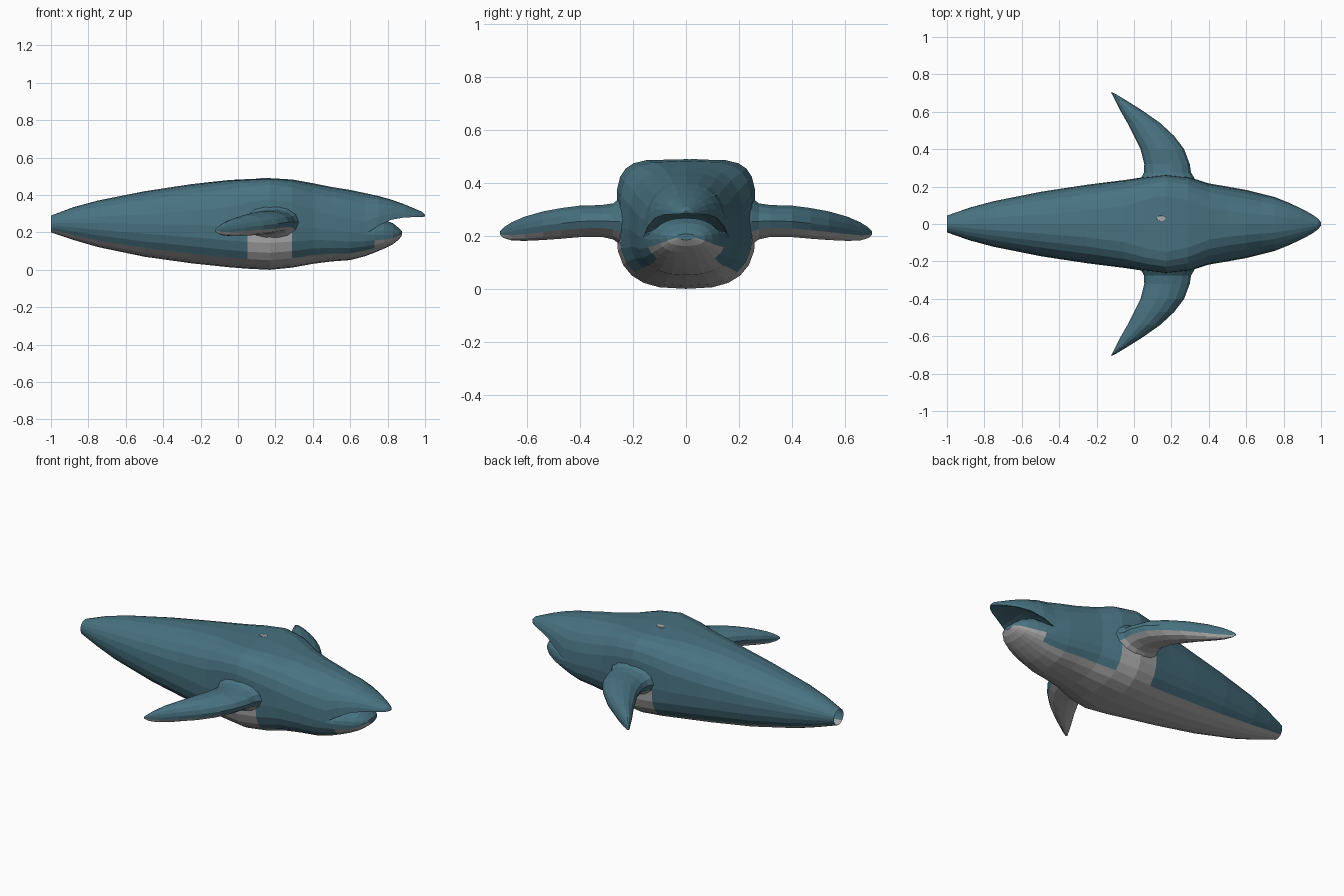
import bpy, bmesh
from math import sin, cos, pi, copysign

if "Cube" in bpy.data.objects:
    bpy.data.objects.remove(bpy.data.objects["Cube"])

N = 24  # sides of the body rings


def material(name, color):
    m = bpy.data.materials.new(name)
    m.diffuse_color = color
    m.use_nodes = True
    m.node_tree.nodes["Principled BSDF"].inputs["Base Color"].default_value = m.diffuse_color
    return m


TEAL = material("teal_skin", (0.065, 0.17, 0.22, 1))
GREY = material("pale_belly", (0.4, 0.4, 0.4, 1))


def spow(v, e):
    return copysign(abs(v) ** e, v) if abs(v) > 1e-6 else 0.0


def loft(name, rings, is_grey, cap_start=True, cap_end=True):
    """Skin a list of closed rings; is_grey(centre, column) picks the belly colour."""
    bm = bmesh.new()
    vs = [[bm.verts.new(p) for p in r] for r in rings]
    n = len(rings[0])
    for a, b in zip(vs, vs[1:]):
        for j in range(n):
            k = (j + 1) % n
            f = bm.faces.new((a[j], a[k], b[k], b[j]))
            f.material_index = int(is_grey(f.calc_center_median(), j))
    if cap_start:
        bm.faces.new(vs[0][::-1])
    if cap_end:
        bm.faces.new(vs[-1])
    bmesh.ops.recalc_face_normals(bm, faces=bm.faces)
    me = bpy.data.meshes.new(name)
    bm.to_mesh(me)
    bm.free()
    me.materials.append(TEAL)
    me.materials.append(GREY)
    ob = bpy.data.objects.new(name, me)
    bpy.context.collection.objects.link(ob)
    return ob


def ring(x, hw, top, mid, bot, et, eb):
    """Squarish oval in the yz plane; bot above mid gives a hollow underside."""
    pts = []
    for j in range(N):
        a = 2 * pi * j / N
        c, s = cos(a), sin(a)
        e = et if s > 0 else eb
        h = (top - mid) if s > 0 else (mid - bot)
        pts.append((x, hw * spow(c, e), mid + h * spow(s, e)))
    return pts


def from_bottom(j):
    """Angle in degrees between a ring column and straight down."""
    return abs((j + 0.5) * 360 / N - 270) if j >= N // 4 else 180


# Body: x, half width, top, widest height, bottom, squareness above and below
body = [
    (-1.0, .045, .29, .25, .20, 1, 1), (-.88, .087, .335, .25, .16, 1, 1),
    (-.75, .122, .37, .25, .122, .95, .95), (-.5, .172, .42, .245, .07, .9, .9),
    (-.25, .21, .458, .24, .035, .8, .85), (-.05, .235, .48, .23, .014, .65, .8),
    (.05, .25, .485, .23, .006, .5, .75), (.17, .264, .49, .23, 0, .42, .72),
    (.29, .252, .483, .23, .012, .52, .75), (.4, .217, .463, .225, .032, .7, .8),
    (.5, .2, .443, .215, .045, .8, .8), (.6, .182, .427, .2, .052, .85, .82),
    (.68, .162, .41, .19, .073, .85, .85)]


def belly(c, j):
    if .05 < c.x < .29 and c.z < .21:
        return True
    return from_bottom(j) < (50 if c.x < .3 else 42)


loft("body", [ring(*b) for b in body], belly, cap_start=False)

# Upper jaw, with a hollow roof
upper = [
    (.68, .162, .41, .19, .235, .85, .85), (.75, .145, .395, .235, .265, .85, .9),
    (.82, .117, .375, .268, .285, .9, .9), (.89, .085, .35, .28, .292, .9, .9),
    (.95, .053, .325, .282, .29, 1, 1), (.985, .028, .31, .283, .286, 1, 1),
    (1.0, .008, .295, .285, .286, 1, 1)]
loft("upper_jaw", [ring(*u) for u in upper], lambda c, j: False)

# Lower jaw, rounded on top
lower = [
    (.68, .162, .225, .19, .073, .9, .85), (.73, .147, .25, .187, .092, .9, .85),
    (.78, .127, .268, .187, .113, .9, .8), (.83, .1, .248, .188, .138, .9, .8),
    (.86, .072, .223, .192, .162, .9, .85), (.877, .035, .207, .197, .185, .9, 1)]
loft("lower_jaw", [ring(*l) for l in lower],
     lambda c, j: from_bottom(j) < (50 if c.x < .75 else 75))

# Flippers: y, trailing x, leading x, top, bottom
flipper = [
    (.19, .02, .35, .37, .14), (.25, .04, .32, .345, .165),
    (.275, .053, .305, .325, .185), (.32, .055, .298, .318, .195),
    (.4, .035, .268, .316, .194), (.47, .0, .215, .307, .188),
    (.54, -.035, .14, .294, .183), (.61, -.075, .04, .274, .18),
    (.66, -.1, -.04, .252, .182), (.69, -.115, -.09, .232, .192),
    (.703, -.124, -.114, .218, .204)]
M = 14
for side, label in ((1, "left"), (-1, "right")):
    rings = []
    for y, x0, x1, top, bot in flipper:
        cx, rx, cz, rz = (x0 + x1) / 2, (x1 - x0) / 2, (top + bot) / 2, (top - bot) / 2
        rings.append([(cx + rx * cos(2 * pi * j / M), side * y,
                       cz + rz * sin(2 * pi * j / M)) for j in range(M)])
    loft(label + "_flipper", rings, lambda c, j: 8 <= j <= 12)

# Pale spot on the back
spot = [[(.145 + r * cos(pi * j / 5), .03 + .6 * r * sin(pi * j / 5), z)
         for j in range(10)] for r, z in ((.026, .484), (.024, .4905))]
ob = loft("back_spot", spot, lambda c, j: True)
for p in ob.data.polygons:
    p.material_index = 1
